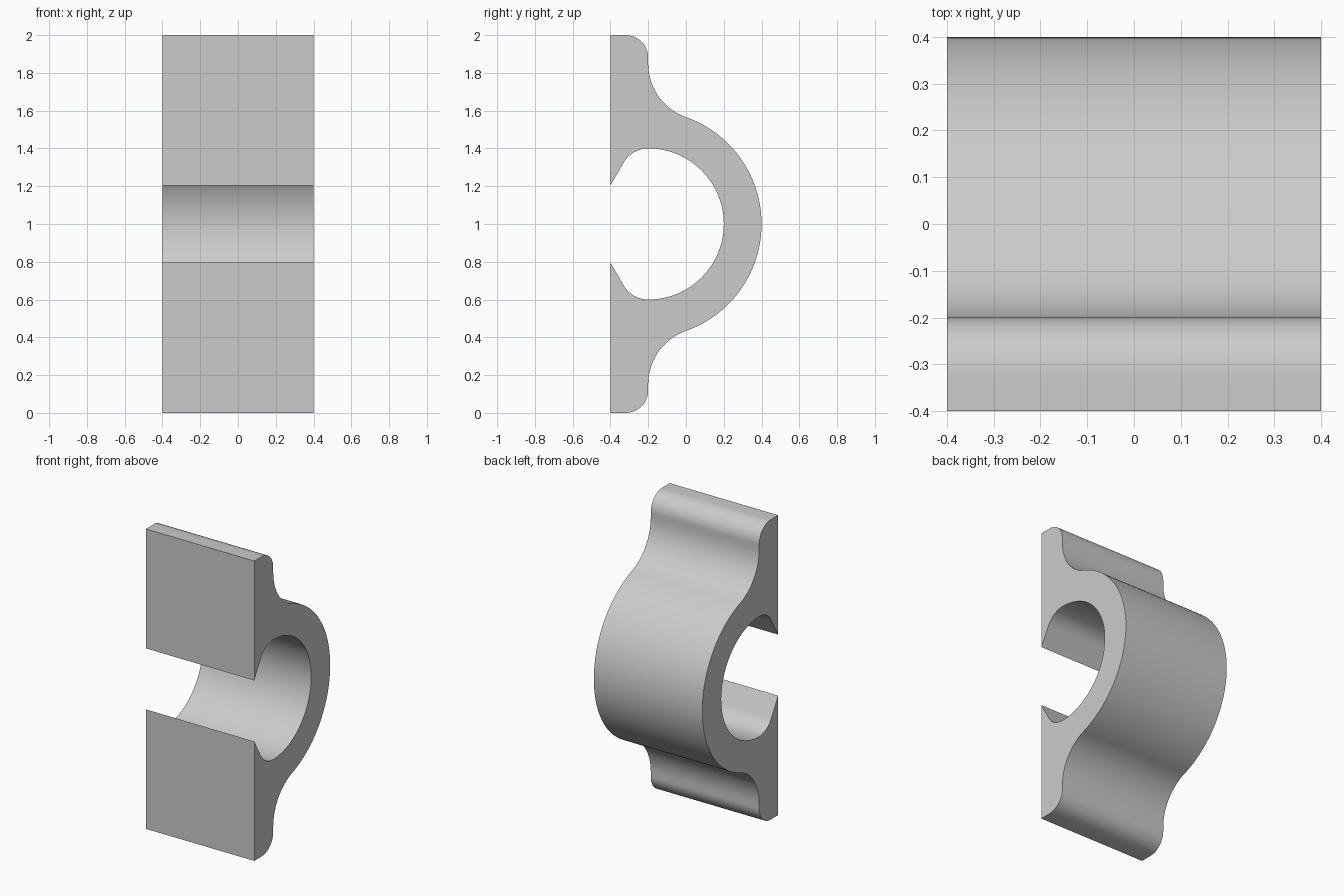
import bpy
import bmesh
from math import sin, cos, radians, sqrt, degrees, atan2

cube = bpy.data.objects.get("Cube")
if cube:
    bpy.data.objects.remove(cube, do_unlink=True)

HALF_WIDTH = 0.4
AXIS_Y = -0.2        # centre of the ring
OUTER, INNER = 0.6, 0.4
FRONT = -0.4


def arc(cy, cz, r, start, end, steps):
    """Points (y, z) on an arc, angles in degrees."""
    angles = [radians(start + (end - start) * i / steps) for i in range(steps + 1)]
    return [(cy + r * cos(a), cz + r * sin(a)) for a in angles]


# Upper half of the profile, z measured from the mid plane
corner, blend, lip = 0.12, 0.3, 0.15
blend_h = sqrt((OUTER + blend) ** 2 - blend ** 2)
meet = degrees(atan2(blend_h, blend))

outer = [(FRONT, 1.0)]
outer += arc(AXIS_Y - corner, 1 - corner, corner, 90, 0, 16)             # rounded flange tip
outer += arc(AXIS_Y + blend, blend_h, blend, 180, 180 + meet, 24)        # concave blend
outer += arc(AXIS_Y, 0, OUTER, meet, 0, 40)[1:]                          # outer ring

inner = arc(AXIS_Y, 0, INNER, 0, 90, 40)                                 # bore
inner += arc(AXIS_Y, INNER - lip, lip, 90, 150, 16)[1:]                  # rounded lip
last_y, last_z = inner[-1]
inner.append((FRONT, last_z - (last_y - FRONT) * sqrt(3)))               # slanted mouth


def mirrored(points):
    return [(y, -z) for y, z in reversed(points)]


profile = outer + mirrored(outer)[1:] + mirrored(inner) + inner[1:]

# Extrude the profile across the width
bm = bmesh.new()
cap = bm.faces.new([bm.verts.new((-HALF_WIDTH, y, z + 1)) for y, z in profile])
moved = bmesh.ops.extrude_face_region(bm, geom=[cap], use_keep_orig=True)["geom"]
bmesh.ops.translate(bm, vec=(2 * HALF_WIDTH, 0, 0),
                    verts=[v for v in moved if isinstance(v, bmesh.types.BMVert)])
bmesh.ops.recalc_face_normals(bm, faces=bm.faces)
mesh = bpy.data.meshes.new("pipe_clamp")
bm.to_mesh(mesh)
bm.free()

clamp = bpy.data.objects.new("pipe_clamp", mesh)
bpy.context.collection.objects.link(clamp)

# Plain grey
grey = bpy.data.materials.new("light_grey")
grey.use_nodes = True
colour = (0.6, 0.6, 0.6, 1)
grey.diffuse_color = colour
grey.node_tree.nodes["Principled BSDF"].inputs["Base Color"].default_value = colour
mesh.materials.append(grey)

bpy.ops.object.select_all(action="DESELECT")
clamp.select_set(True)
bpy.context.view_layer.objects.active = clamp
bpy.ops.object.shade_smooth_by_angle(angle=radians(25))
